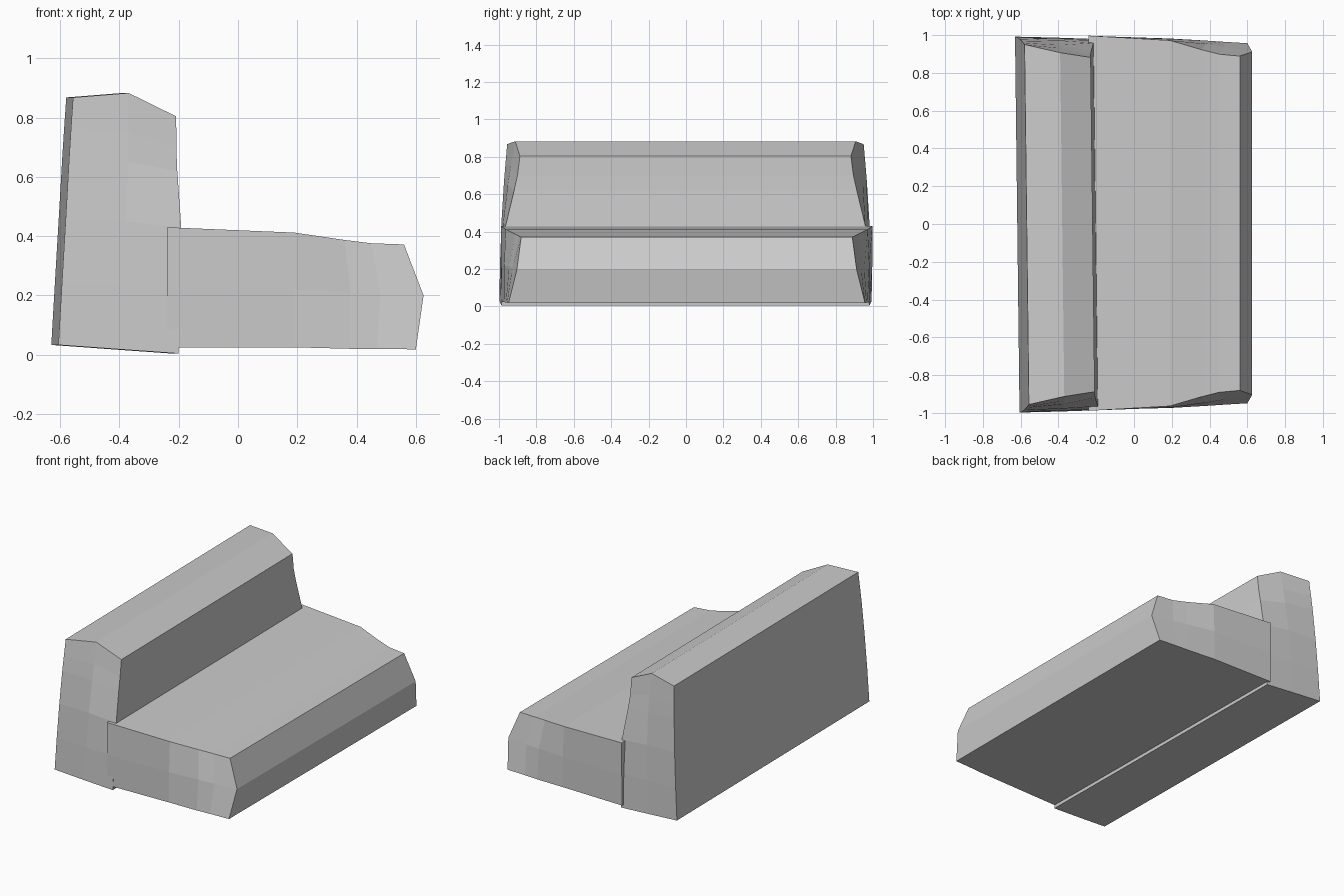
import bpy, bmesh


def loft(name, stations, shift_y=0.0, shear=0.0):
    """Skin cross-sections; each has three (x, z, half_width) points, mirrored in y."""
    bm = bmesh.new()
    rings = []
    for pts in stations:
        loop = [(x, -w, z) for x, z, w in pts] + [(x, w, z) for x, z, w in reversed(pts)]
        rings.append([bm.verts.new((x - shear * y, y + shift_y, z)) for x, y, z in loop])
    for a, b in zip(rings, rings[1:]):
        for i in range(6):
            j = (i + 1) % 6
            bm.faces.new((a[i], a[j], b[j], b[i]))
    # Each cap is folded along its middle line
    for r in (rings[0], rings[-1]):
        bm.faces.new((r[0], r[1], r[4], r[5]))
        bm.faces.new((r[1], r[2], r[3], r[4]))
    bmesh.ops.recalc_face_normals(bm, faces=bm.faces)
    mesh = bpy.data.meshes.new(name)
    bm.to_mesh(mesh)
    bm.free()
    obj = bpy.data.objects.new(name, mesh)
    bpy.context.collection.objects.link(obj)
    return obj


# Seat: sections from rear to front, each listed bottom, middle, top
loft("seat", [
    [(-0.24, 0.025, 0.988), (-0.24, 0.22, 0.992), (-0.24, 0.43, 0.993)],
    [(0.19, 0.025, 0.978), (0.19, 0.22, 0.976), (0.19, 0.412, 0.968)],
    [(0.38, 0.02, 0.967), (0.38, 0.21, 0.95), (0.36, 0.387, 0.918)],
    [(0.47, 0.02, 0.961), (0.48, 0.205, 0.933), (0.45, 0.376, 0.895)],
    [(0.60, 0.018, 0.953), (0.626, 0.20, 0.908), (0.56, 0.372, 0.885)],
], shift_y=0.004)

# Backrest: sections from floor to top, each listed rear, middle, front
loft("backrest", [
    [(-0.618, 0.033, 0.995), (-0.41, 0.018, 0.99), (-0.213, 0.004, 0.983)],
    [(-0.606, 0.24, 0.991), (-0.40, 0.23, 0.985), (-0.206, 0.22, 0.977)],
    [(-0.593, 0.46, 0.983), (-0.39, 0.45, 0.974), (-0.203, 0.43, 0.962)],
    [(-0.581, 0.67, 0.97), (-0.382, 0.65, 0.95), (-0.216, 0.62, 0.916)],
    [(-0.575, 0.765, 0.962), (-0.38, 0.75, 0.934), (-0.219, 0.70, 0.898)],
    [(-0.568, 0.868, 0.953), (-0.38, 0.883, 0.91), (-0.219, 0.804, 0.885)],
], shift_y=-0.003, shear=0.012)
